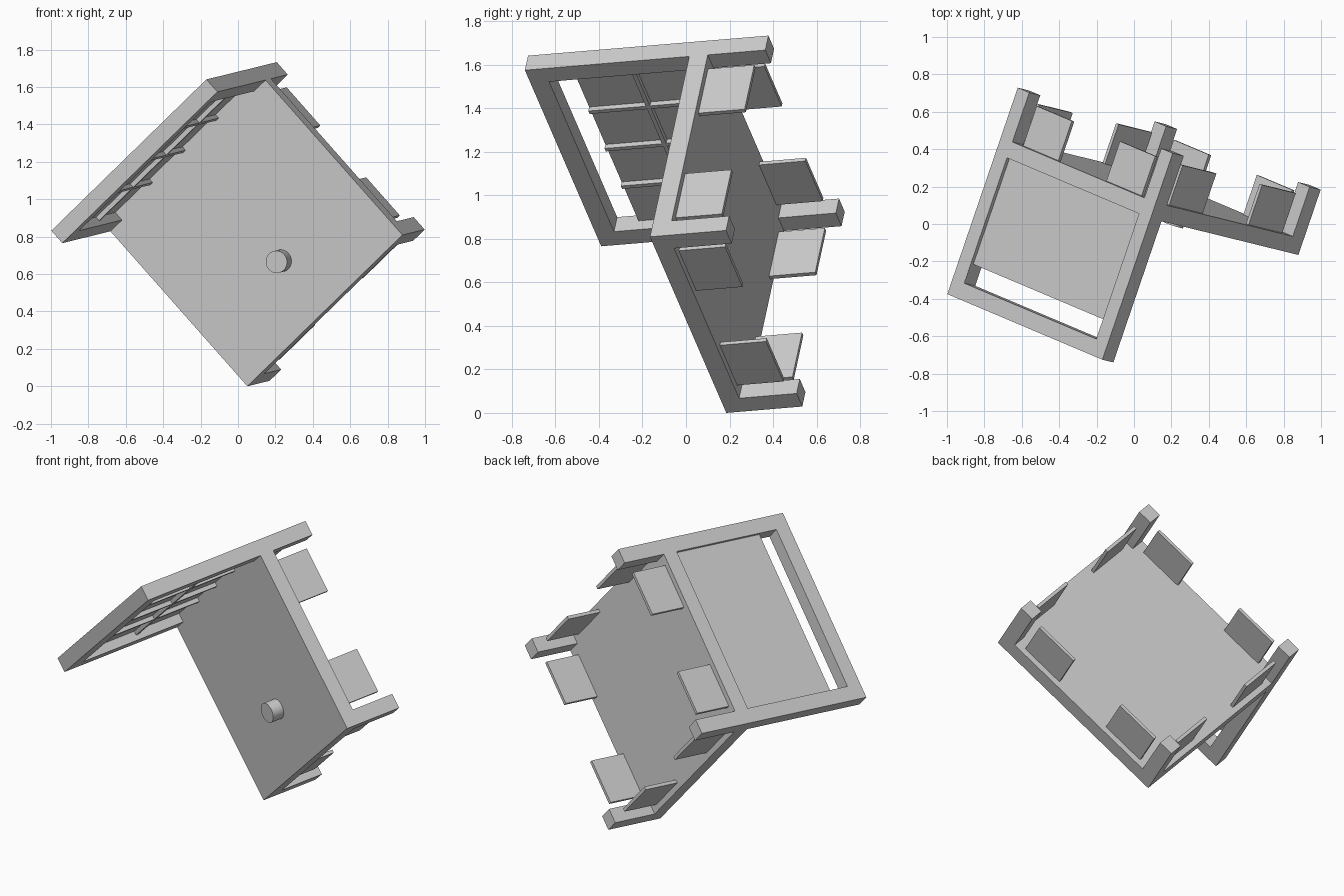
import bpy, bmesh
from mathutils import Matrix, Vector

if "Cube" in bpy.data.objects:
    bpy.data.objects.remove(bpy.data.objects["Cube"])

# Local chair frame (x across seat, y to backrest, z up from seat), tumbled in world
w = Vector((-0.322, -0.944, -0.079)).normalized()
u = Vector((0.686, -0.289, 0.669))
u = (u - w * u.dot(w)).normalized()
v = w.cross(u)
TUMBLE = Matrix((u, v, w)).transposed().to_4x4()
TUMBLE.translation = (0.05, 0.185, 0.0)

S = 1.21    # seat side
T = 0.09    # bar thickness
LEG = 0.37  # leg length
TOP = 0.80  # backrest height


def finish(name, bm):
    mesh = bpy.data.meshes.new(name)
    bm.to_mesh(mesh)
    bm.free()
    ob = bpy.data.objects.new(name, mesh)
    ob.matrix_world = TUMBLE
    bpy.context.collection.objects.link(ob)
    return ob


def box(name, x, y, z):
    bm = bmesh.new()
    size = Matrix.Diagonal((x[1] - x[0], y[1] - y[0], z[1] - z[0], 1))
    mid = Matrix.Translation((sum(x) / 2, sum(y) / 2, sum(z) / 2))
    bmesh.ops.create_cube(bm, size=1, matrix=mid @ size)
    return finish(name, bm)


# Seat slab
box("seat", (0, S), (0, S), (-T, 0))

# Front legs, and back legs that run up as backrest posts
for x in (0, S - T):
    box("front_leg", (x, x + T), (0, T), (-LEG, -T))
    box("back_leg", (x, x + T), (S - T, S), (-LEG, -T))
    box("back_post", (x, x + T), (S - T, S), (0, TOP))

# Backrest top rail and panel
box("top_rail", (T, S - T), (S - T, S), (TOP - T, TOP))
box("back_panel", (T, S - T), (1.175, 1.19), (0, 0.60))

# Ribs dividing the panel front into two rows of four
for i in (1, 2, 3):
    x = T + i * (S - 2 * T) / 4
    box("back_rib", (x - 0.01, x + 0.01), (1.15, 1.176), (0, 0.60))
box("back_cross_rib", (T, S - T), (1.15, 1.176), (0.30, 0.32))

# Thin square boards hanging under the seat, two per side
for a in (0.14, 0.79):
    span, drop = (a, a + 0.275), (-0.315, -0.05)
    for c in (T / 2, S - T / 2):
        thin = (c - 0.01, c + 0.01)
        box("hanging_board", span, thin, drop)
        box("hanging_board", thin, span, drop)

# Round knob on the seat
bm = bmesh.new()
bmesh.ops.create_cone(bm, cap_ends=True, segments=32, radius1=0.06, radius2=0.06,
                      depth=0.075, matrix=Matrix.Translation((S / 2, 0.36, 0.0375)))
knob = finish("seat_knob", bm)
bpy.context.view_layer.objects.active = knob
knob.select_set(True)
bpy.ops.object.shade_smooth_by_angle()
